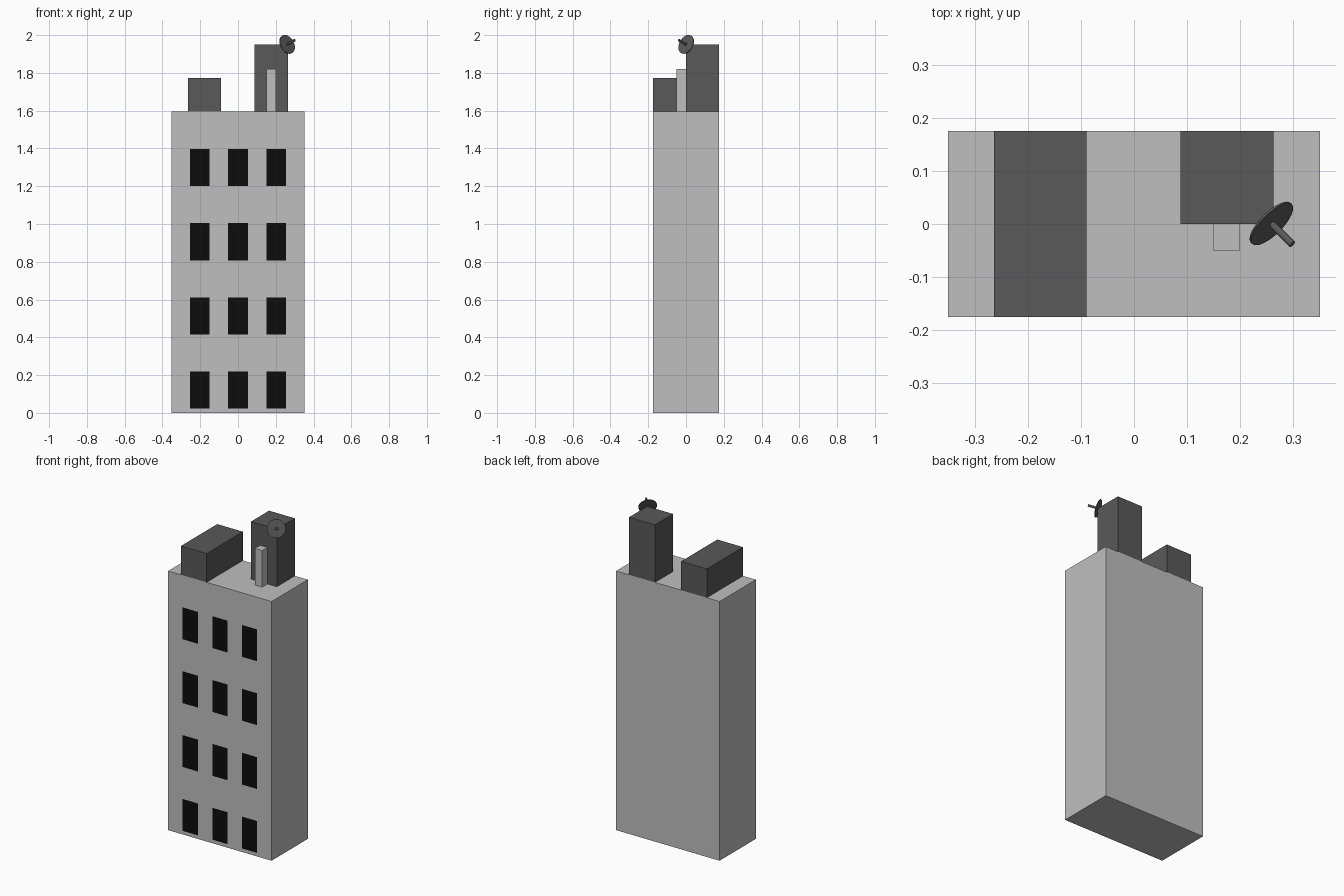
import bpy, bmesh
from mathutils import Vector, Matrix

cube = bpy.data.objects.get("Cube")
if cube:
    bpy.data.objects.remove(cube, do_unlink=True)


def material(name, value):
    mat = bpy.data.materials.new(name)
    mat.use_nodes = True
    colour = (value, value, value, 1)
    mat.diffuse_color = colour
    mat.node_tree.nodes["Principled BSDF"].inputs["Base Color"].default_value = colour
    return mat


light_grey = material("light grey concrete", 0.52)
dark_grey = material("dark grey roof units", 0.1)
black = material("black window", 0.0035)


def finish(name, bm, *mats):
    mesh = bpy.data.meshes.new(name)
    bm.to_mesh(mesh)
    bm.free()
    for mat in mats:
        mesh.materials.append(mat)
    obj = bpy.data.objects.new(name, mesh)
    bpy.context.collection.objects.link(obj)
    return obj


def box_mesh(low, high):
    low, high = Vector(low), Vector(high)
    bm = bmesh.new()
    place = Matrix.Translation((low + high) / 2) @ Matrix.Diagonal((*(high - low), 1))
    bmesh.ops.create_cube(bm, size=1, matrix=place)
    return bm


def rod_mesh(start, direction, radius, length, sides):
    bm = bmesh.new()
    place = (Matrix.Translation(start + direction * length / 2)
             @ direction.to_track_quat("Z", "Y").to_matrix().to_4x4())
    bmesh.ops.create_cone(bm, cap_ends=True, segments=sides, radius1=radius,
                          radius2=radius, depth=length, matrix=place)
    return bm


HALF_W, HALF_D, ROOF = 0.352, 0.176, 1.595

# Main block, with the windows cut into its front face
columns = [(x - 0.052, x + 0.052) for x in (-0.202, 0, 0.202)]
rows = [(0.022 + i * 0.393, 0.218 + i * 0.393) for i in range(4)]
bm = box_mesh((-HALF_W, -HALF_D, 0), (HALF_W, HALF_D, ROOF))


def cut_front(point, normal):
    faces = [f for f in bm.faces if f.normal.y < -0.9]
    edges = {e for f in faces for e in f.edges}
    verts = {v for f in faces for v in f.verts}
    bmesh.ops.bisect_plane(bm, geom=[*faces, *edges, *verts],
                           plane_co=point, plane_no=normal)
    bm.normal_update()


bm.normal_update()
for pair in columns:
    for x in pair:
        cut_front((x, 0, 0), (1, 0, 0))
for pair in rows:
    for z in pair:
        cut_front((0, 0, z), (0, 0, 1))
for face in bm.faces:
    c = face.calc_center_median()
    if (face.normal.y < -0.9 and any(a < c.x < b for a, b in columns)
            and any(a < c.z < b for a, b in rows)):
        face.material_index = 1
finish("main_block", bm, light_grey, black)

# Rooftop units
finish("roof_unit", box_mesh((-0.265, -HALF_D, ROOF), (-0.09, HALF_D, 1.772)), dark_grey)
finish("stair_tower", box_mesh((0.088, 0, ROOF), (0.264, HALF_D, 1.949)), dark_grey)
finish("tower_door_block", box_mesh((0.15, -0.051, ROOF), (0.2, 0, 1.82)), light_grey)

# Dish on the tower's corner, aimed outward and slightly up
hub = Vector((0.26, 0.001, 1.951))
aim = Vector((0.66, -0.66, 0.37)).normalized()
finish("dish", rod_mesh(hub - aim * 0.002, aim, 0.053, 0.004, 32), dark_grey)
receiver = finish("dish_receiver", rod_mesh(hub, aim, 0.007, 0.06, 16), dark_grey)

bpy.context.view_layer.objects.active = receiver
receiver.select_set(True)
bpy.ops.object.shade_smooth_by_angle()
